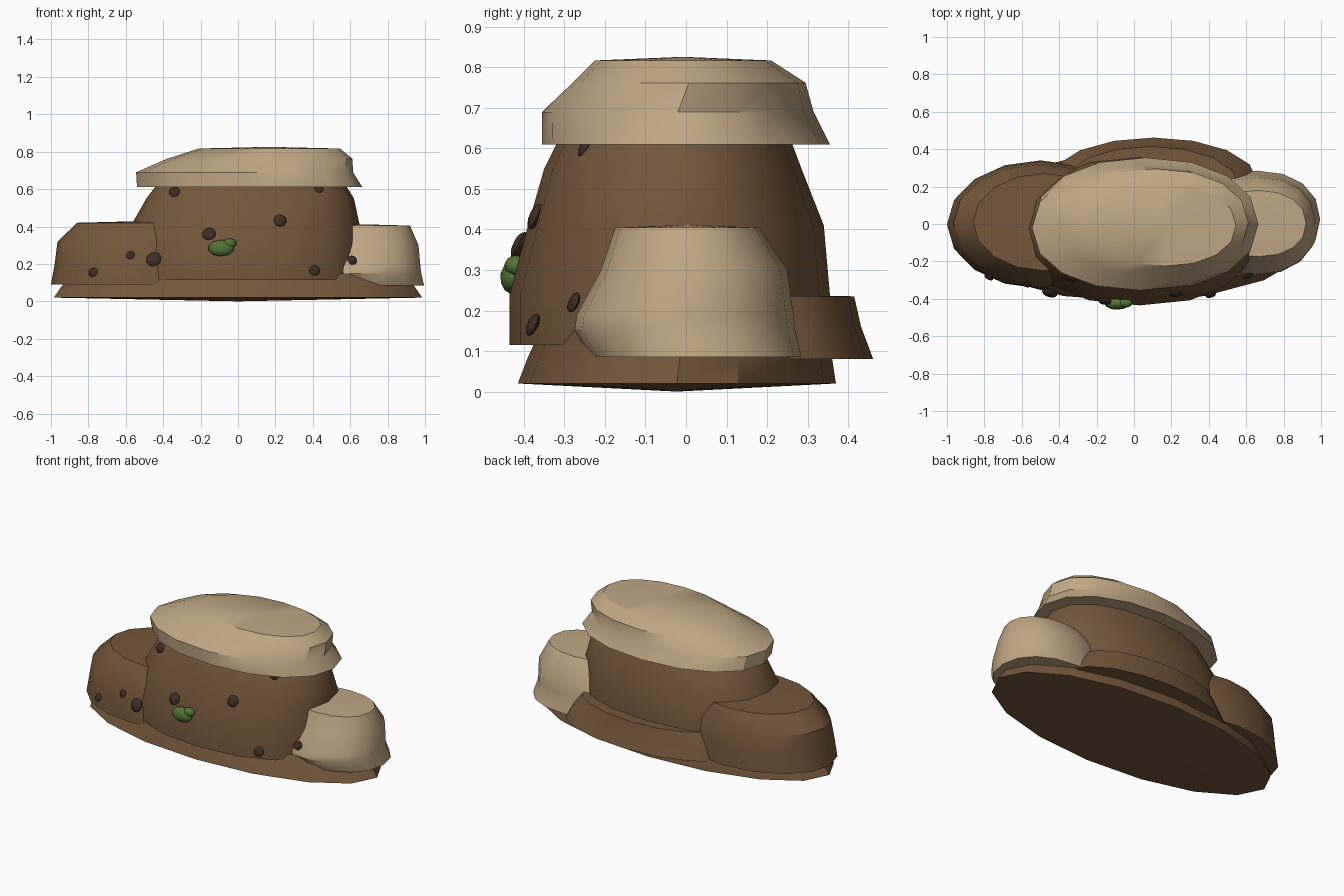
import bpy, bmesh, math
from mathutils import Vector

if "Cube" in bpy.data.objects:
    bpy.data.objects.remove(bpy.data.objects["Cube"])


def material(name, rgb):
    m = bpy.data.materials.new(name)
    m.diffuse_color = (*rgb, 1)
    m.use_nodes = True
    m.node_tree.nodes["Principled BSDF"].inputs["Base Color"].default_value = m.diffuse_color
    return m


BROWN = material("brown rock", (0.175, 0.095, 0.043))
TAN = material("tan rock", (0.52, 0.385, 0.23))
DARK = material("dark pebble", (0.045, 0.026, 0.017))
GREEN = material("moss green", (0.085, 0.17, 0.035))


def finish(name, bm, mat, angle=32):
    bmesh.ops.recalc_face_normals(bm, faces=bm.faces)
    me = bpy.data.meshes.new(name)
    bm.to_mesh(me)
    bm.free()
    me.materials.append(mat)
    ob = bpy.data.objects.new(name, me)
    bpy.context.collection.objects.link(ob)
    bpy.ops.object.select_all(action='DESELECT')
    ob.select_set(True)
    bpy.context.view_layer.objects.active = ob
    bpy.ops.object.shade_smooth_by_angle(angle=math.radians(angle))
    return ob


def rock(name, rings, mat, bottom, top, n=16, power=2.0):
    """Loft of rounded rings (z, x0, x1, y0, y1), closed by centre points at bottom and top."""
    bm = bmesh.new()
    loops = []
    for z, x0, x1, y0, y1 in rings:
        loop = []
        for i in range(n):
            a = 2 * math.pi * i / n
            c, s = math.cos(a), math.sin(a)
            x = math.copysign(abs(c) ** (2 / power), c)
            y = math.copysign(abs(s) ** (2 / power), s)
            loop.append(bm.verts.new(((x0 + x1) / 2 + x * (x1 - x0) / 2,
                                      (y0 + y1) / 2 + y * (y1 - y0) / 2, z)))
        loops.append(loop)
    for a, b in zip(loops, loops[1:]):
        for i in range(n):
            j = (i + 1) % n
            bm.faces.new((a[i], a[j], b[j], b[i]))
    for loop, z, r in ((loops[0], bottom, rings[0]), (loops[-1], top, rings[-1])):
        c = bm.verts.new(((r[1] + r[2]) / 2, (r[3] + r[4]) / 2, z))
        for i in range(n):
            bm.faces.new((loop[i], loop[(i + 1) % n], c))
    return finish(name, bm, mat)


# Ground slab
rock("base_slab", [(0.02, -0.985, 0.985, -0.415, 0.37),
                   (0.085, -0.94, 0.94, -0.39, 0.36),
                   (0.15, -0.88, 0.88, -0.36, 0.34)], BROWN, 0.0, 0.16)

# Central block
rock("main_block", [(0.115, -0.60, 0.66, -0.435, 0.36),
                    (0.24, -0.60, 0.66, -0.435, 0.355),
                    (0.41, -0.57, 0.65, -0.39, 0.34),
                    (0.55, -0.49, 0.62, -0.35, 0.285),
                    (0.63, -0.43, 0.57, -0.31, 0.255)], BROWN, 0.115, 0.63, power=2.25)

# Left shoulder
rock("left_block", [(0.09, -1.0, 0.0, -0.345, 0.34),
                    (0.2, -0.98, -0.02, -0.34, 0.335),
                    (0.32, -0.965, -0.04, -0.31, 0.32),
                    (0.42, -0.86, -0.10, -0.25, 0.27)], BROWN, 0.09, 0.43)

# Right pale shoulder
rock("right_block", [(0.085, 0.32, 0.995, -0.235, 0.285),
                     (0.15, 0.31, 0.98, -0.275, 0.27),
                     (0.19, 0.32, 0.975, -0.27, 0.265),
                     (0.30, 0.36, 0.965, -0.21, 0.25),
                     (0.405, 0.40, 0.92, -0.175, 0.18)], TAN, 0.085, 0.412, power=2.2)

# Low ledge at the back
rock("back_ledge", [(0.08, -0.45, 0.66, 0.0, 0.462),
                    (0.16, -0.43, 0.62, 0.0, 0.432),
                    (0.235, -0.38, 0.56, 0.0, 0.415)], BROWN, 0.08, 0.24)

# Overhanging cap
rock("top_cap", [(0.61, -0.54, 0.665, -0.355, 0.355),
                 (0.69, -0.545, 0.615, -0.355, 0.315),
                 (0.762, -0.38, 0.612, -0.28, 0.295),
                 (0.817, -0.21, 0.545, -0.225, 0.21)], TAN, 0.61, 0.826, power=2.15)


def blob(name, loc, size, normal, mat):
    """Low-poly ball flattened along its outward normal."""
    bm = bmesh.new()
    bmesh.ops.create_icosphere(bm, subdivisions=2, radius=1)
    q = Vector(normal).to_track_quat('Z', 'Y')
    for v in bm.verts:
        v.co = q @ Vector(v.co * Vector(size)) + Vector(loc)
    finish(name, bm, mat, 40)


# Embedded pebbles: x, y, z, radius
PEBBLES = [(-0.34, -0.29, 0.585, 0.031), (-0.155, -0.412, 0.36, 0.037),
           (0.225, -0.372, 0.432, 0.035), (0.41, -0.378, 0.165, 0.030),
           (-0.45, -0.368, 0.225, 0.043), (-0.575, -0.325, 0.247, 0.024),
           (-0.775, -0.285, 0.155, 0.026), (0.61, -0.277, 0.22, 0.027),
           (0.43, -0.25, 0.602, 0.028)]
for k, (x, y, z, r) in enumerate(PEBBLES):
    blob(f"pebble_{k + 1}", (x, y, z), (r, r, r * 0.42), (x * 0.6, -1, 0.45), DARK)

# Moss tuft on the front
blob("moss_large", (-0.09, -0.425, 0.285), (0.07, 0.045, 0.033), (0, -1, 0.2), GREEN)
blob("moss_small", (-0.045, -0.42, 0.31), (0.038, 0.027, 0.028), (0, -1, 0.2), GREEN)
